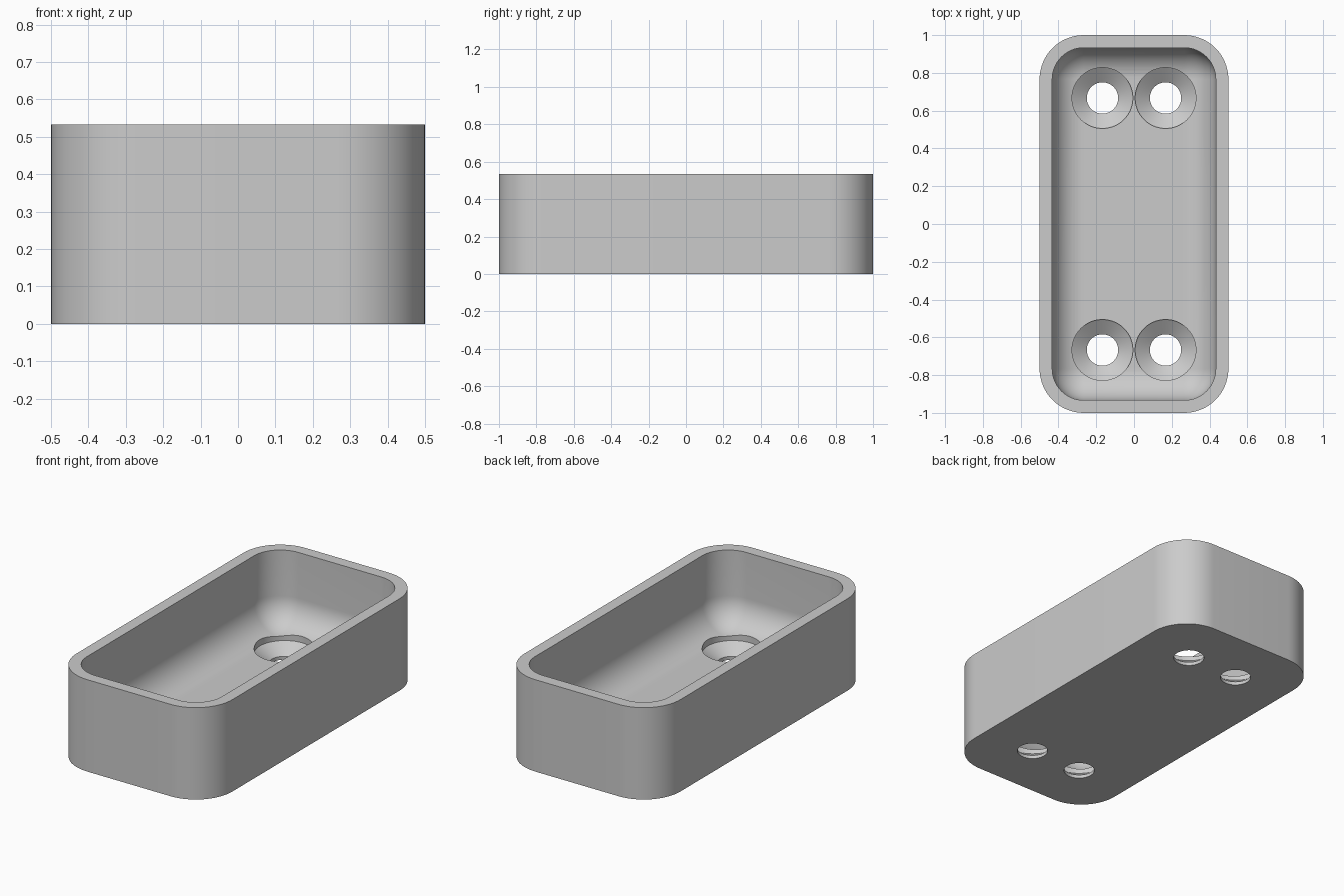
import bpy, bmesh
from math import sin, cos, pi, radians

if "Cube" in bpy.data.objects:
    bpy.data.objects.remove(bpy.data.objects["Cube"])

WIDTH, LENGTH, HEIGHT = 1.0, 2.0, 0.533
WALL, FLOOR, FILLET = 0.067, 0.1, 0.167
STEPS = 16

grey = bpy.data.materials.new("plain grey")
grey.use_nodes = True
grey.diffuse_color = (0.6, 0.6, 0.6, 1)
grey.node_tree.nodes["Principled BSDF"].inputs["Base Color"].default_value = (0.6, 0.6, 0.6, 1)


def rounded_ring(bm, inset, z):
    """Rounded rectangle inset from the outer outline; corners share one centre."""
    r = max(WALL + FILLET - inset, 0)
    cx, cy = WIDTH / 2 - WALL - FILLET, LENGTH / 2 - WALL - FILLET
    ring = []
    for q, (sx, sy) in enumerate([(1, 1), (-1, 1), (-1, -1), (1, -1)]):
        for i in range(STEPS + 1):
            a = (q + i / STEPS) * pi / 2
            ring.append(bm.verts.new((sx * cx + r * cos(a), sy * cy + r * sin(a), z)))
    return ring


def circle_ring(bm, x, y, r, z, sides=64):
    return [bm.verts.new((x + r * cos(2 * pi * i / sides), y + r * sin(2 * pi * i / sides), z))
            for i in range(sides)]


def loft(bm, rings):
    """Skin the rings in order and cap both ends."""
    for a, b in zip(rings, rings[1:]):
        for i in range(len(a)):
            j = (i + 1) % len(a)
            bm.faces.new((a[i], a[j], b[j], b[i]))
    bm.faces.new(rings[0][::-1])
    bm.faces.new(rings[-1])


def finish(bm, name):
    bmesh.ops.remove_doubles(bm, verts=bm.verts, dist=0.0001)
    bmesh.ops.recalc_face_normals(bm, faces=bm.faces)
    mesh = bpy.data.meshes.new(name)
    bm.to_mesh(mesh)
    bm.free()
    mesh.materials.append(grey)
    ob = bpy.data.objects.new(name, mesh)
    bpy.context.collection.objects.link(ob)
    return ob


# Tray shell: outer wall, rim, inner wall, then the rounded cove down to the floor
bm = bmesh.new()
rings = [rounded_ring(bm, 0, 0), rounded_ring(bm, 0, HEIGHT), rounded_ring(bm, WALL, HEIGHT)]
for i in range(STEPS + 1):
    a = i / STEPS * pi / 2
    rings.append(rounded_ring(bm, WALL + FILLET * (1 - cos(a)), FLOOR + FILLET * (1 - sin(a))))
loft(bm, rings)
tray = finish(bm, "tray")

# Four countersunk screw holes
bm = bmesh.new()
hole_profile = [(0.083, -0.1), (0.083, 0.02), (0.161, 0.075), (0.161, 0.3)]
for x in (-0.167, 0.167):
    for y in (-0.667, 0.667):
        loft(bm, [circle_ring(bm, x, y, r, z) for r, z in hole_profile])
cutter = finish(bm, "screw_hole_cutter")
cutter.hide_render = True

cut = tray.modifiers.new("screw holes", 'BOOLEAN')
cut.operation = 'DIFFERENCE'
cut.solver = 'EXACT'
cut.object = cutter

bpy.ops.object.select_all(action='DESELECT')
tray.select_set(True)
bpy.context.view_layer.objects.active = tray
bpy.ops.object.modifier_apply(modifier=cut.name)
bpy.data.objects.remove(cutter)
bpy.ops.object.shade_smooth_by_angle(angle=radians(30))
